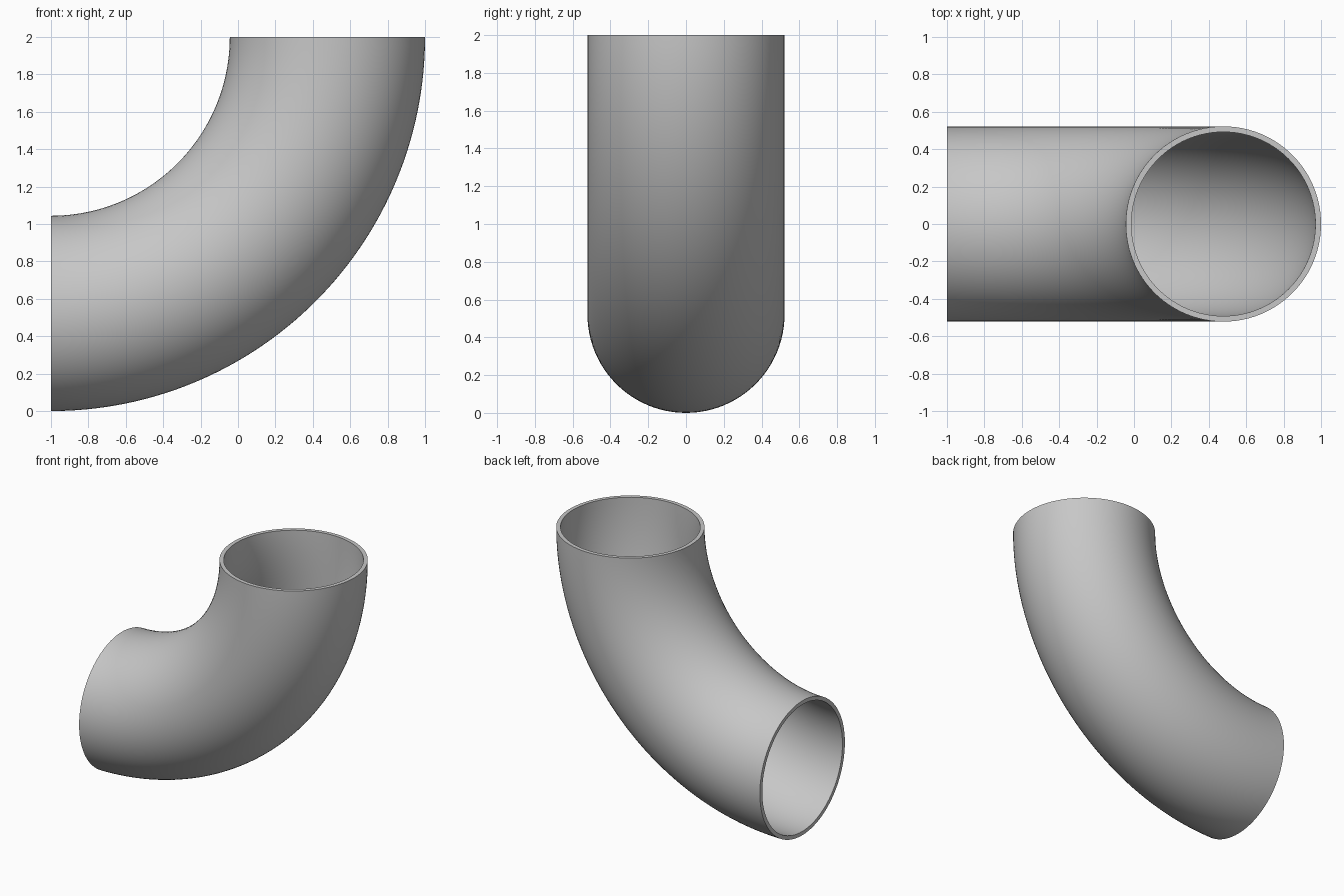
import bpy, bmesh, math
from mathutils import Matrix, Vector

cube = bpy.data.objects.get("Cube")
if cube:
    bpy.data.objects.remove(cube, do_unlink=True)

OUTER, WALL = 0.522, 0.03          # pipe radius and wall thickness
BEND = 2 - OUTER                   # radius of the bend's centre line
PIVOT = Vector((-1, 0, 2))         # centre of the bend
SIDES, STEPS = 96, 64

# One grey metal
steel = bpy.data.materials.new("grey steel")
steel.use_nodes = True
grey = (0.57, 0.57, 0.57, 1)
steel.diffuse_color = grey
steel.node_tree.nodes["Principled BSDF"].inputs["Base Color"].default_value = grey

# Outer skin: a circle swept a quarter turn, left open at both ends
bm = bmesh.new()
place = Matrix.Translation(PIVOT - Vector((0, 0, BEND))) @ Matrix.Rotation(math.pi / 2, 4, "Y")
bmesh.ops.create_circle(bm, segments=SIDES, radius=OUTER, matrix=place)
bmesh.ops.spin(bm, geom=bm.verts[:] + bm.edges[:], cent=PIVOT, axis=(0, 1, 0),
               angle=-math.pi / 2, steps=STEPS)
bmesh.ops.recalc_face_normals(bm, faces=bm.faces)

mesh = bpy.data.meshes.new("pipe_elbow")
bm.to_mesh(mesh)
bm.free()
mesh.materials.append(steel)
elbow = bpy.data.objects.new("pipe_elbow", mesh)
bpy.context.collection.objects.link(elbow)
bpy.ops.object.select_all(action="DESELECT")
elbow.select_set(True)
bpy.context.view_layer.objects.active = elbow

# Wall thickness inward, giving the bore and flat rims
wall = elbow.modifiers.new("wall", "SOLIDIFY")
wall.thickness = WALL
wall.offset = -1
bpy.ops.object.modifier_apply(modifier=wall.name)

# Smooth walls, sharp rims
bpy.ops.object.shade_smooth_by_angle(angle=math.radians(30))
